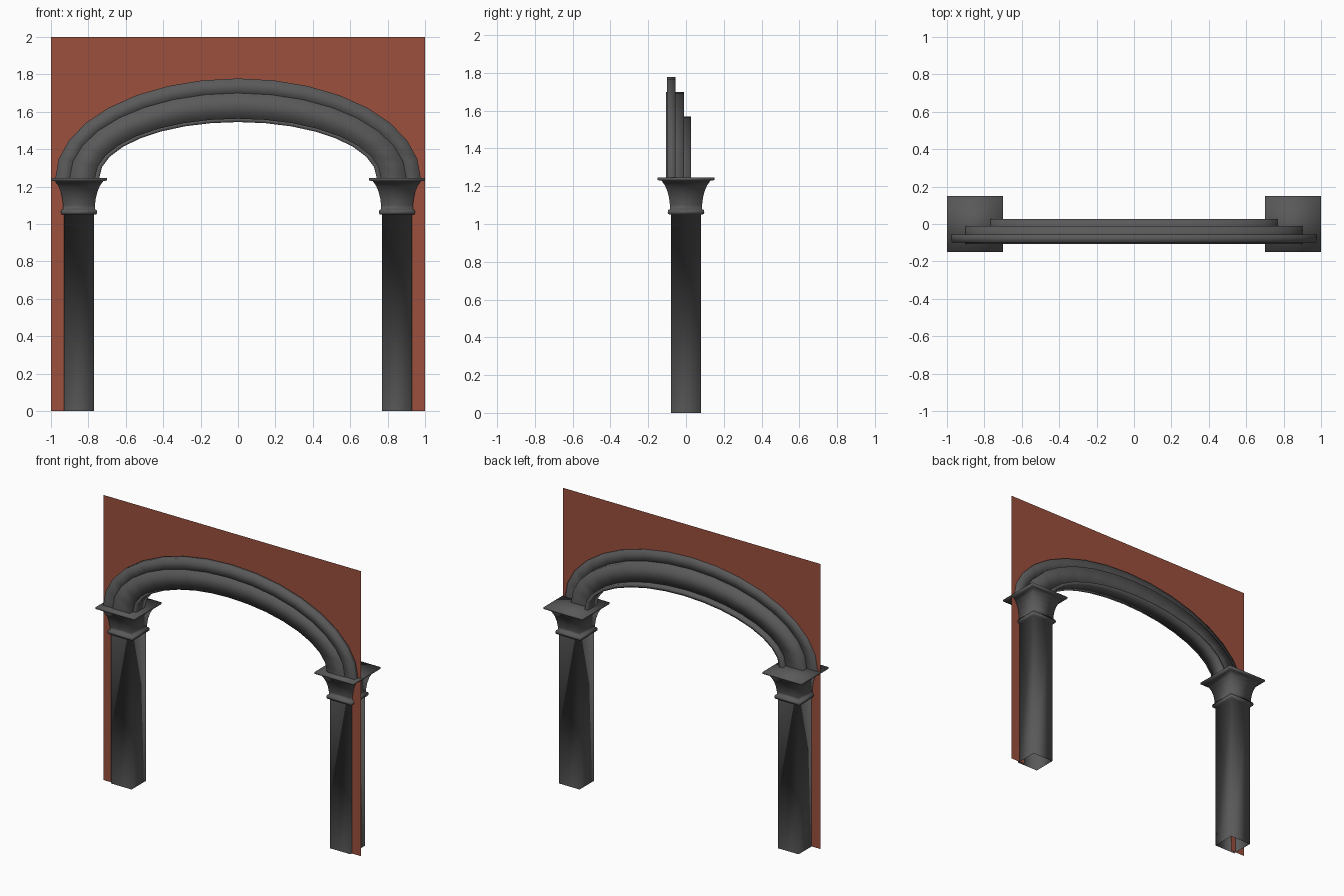
import bpy, math

if "Cube" in bpy.data.objects:
    bpy.data.objects.remove(bpy.data.objects["Cube"])

SPRING = 1.245   # height where the arch starts
SEG = 16         # segments along the half ellipse


def material(name, rgb):
    m = bpy.data.materials.new(name)
    m.diffuse_color = (*rgb, 1)
    m.use_nodes = True
    m.node_tree.nodes["Principled BSDF"].inputs["Base Color"].default_value = m.diffuse_color
    return m


stone = material("dark_grey_stone", (0.1, 0.1, 0.1))
brick = material("red_brown_brick", (0.33, 0.08, 0.047))


def add_mesh(name, verts, faces, mat, smooth):
    me = bpy.data.meshes.new(name)
    me.from_pydata(verts, [], faces)
    me.materials.append(mat)
    for p in me.polygons:
        p.use_smooth = smooth
    me.update()
    ob = bpy.data.objects.new(name, me)
    bpy.context.collection.objects.link(ob)
    return ob


def square_column(name, cx, profile):
    """Stack of square rings (half width, height), open below, capped on top."""
    verts, faces = [], []
    for h, z in profile:
        verts += [(cx - h, -h, z), (cx + h, -h, z), (cx + h, h, z), (cx - h, h, z)]
    n = len(profile)
    for i in range(n - 1):
        for j in range(4):
            k = (j + 1) % 4
            faces.append((i * 4 + j, i * 4 + k, i * 4 + 4 + k, i * 4 + 4 + j))
    faces.append(tuple(range(n * 4 - 4, n * 4)))
    return add_mesh(name, verts, faces, stone, True)


def arc(a, b):
    """Half ellipse from left to right as (x, z) points."""
    return [(-a * math.cos(math.pi * i / SEG), SPRING + b * math.sin(math.pi * i / SEG))
            for i in range(SEG + 1)]


def arch_ring(name, outer, inner, y0, y1):
    """Rectangular moulding swept along the arch; outer/inner are (a, b) radii."""
    verts, faces = [], []
    for (xo, zo), (xi, zi) in zip(arc(*outer), arc(*inner)):
        verts += [(xo, y0, zo), (xo, y1, zo), (xi, y1, zi), (xi, y0, zi)]
    for i in range(SEG):
        for j in range(4):
            k = (j + 1) % 4
            faces.append((i * 4 + j, i * 4 + 4 + j, i * 4 + 4 + k, i * 4 + k))
    return add_mesh(name, verts, faces, stone, True)


# Columns: shaft, neck band, flared capital and top slab
column_profile = [
    (0.08, 0), (0.08, 1.05), (0.094, 1.052), (0.097, 1.063), (0.094, 1.075),
    (0.085, 1.078), (0.085, 1.10), (0.09, 1.14), (0.099, 1.175),
    (0.112, 1.205), (0.13, 1.23), (0.15, 1.232), (0.15, 1.245)]
for side, cx in (("left", -0.85), ("right", 0.85)):
    square_column(side + "_column", cx, column_profile)

# Three stepped arch mouldings
arch_ring("outer_moulding", (0.977, 0.533), (0.885, 0.44), -0.10, -0.055)
arch_ring("middle_moulding", (0.90, 0.455), (0.765, 0.318), -0.106, -0.01)
arch_ring("inner_moulding", (0.768, 0.325), (0.742, 0.30), -0.07, 0.027)

# Thin wall sheet with the arched opening
WY = -0.065
opening = arc(0.89, 0.445)
verts, faces = [], []
for x, z in opening:
    verts += [(x, WY, z), (x, WY, 2)]
for i in range(SEG):
    faces.append((2 * i, 2 * i + 2, 2 * i + 3, 2 * i + 1))
for x0, x1 in ((-1, -0.89), (0.89, 1)):
    n = len(verts)
    verts += [(x0, WY, 0), (x1, WY, 0), (x1, WY, 2), (x0, WY, 2)]
    faces.append((n, n + 1, n + 2, n + 3))
add_mesh("wall", verts, faces, brick, False)
